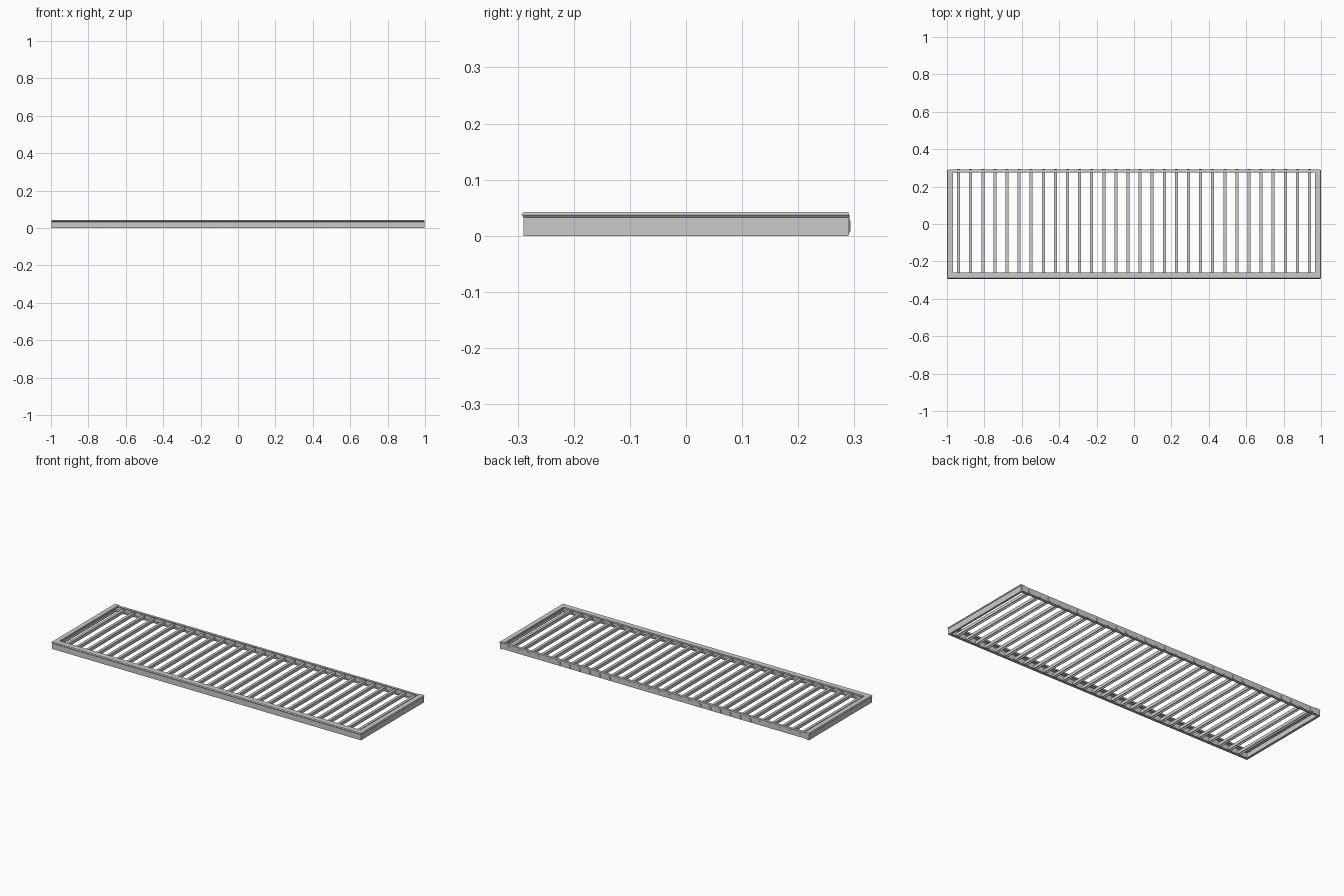
import bpy, bmesh

if "Cube" in bpy.data.objects:
    bpy.data.objects.remove(bpy.data.objects["Cube"])

def box(name, x0, x1, y0, y1, z0, z1):
    bpy.ops.mesh.primitive_cube_add(size=1, location=((x0+x1)/2, (y0+y1)/2, (z0+z1)/2))
    o = bpy.context.object
    o.name = name
    o.scale = (x1-x0, y1-y0, z1-z0)
    bpy.ops.object.transform_apply(location=True, scale=True)
    return o

def extrude(name, profile, a, b, place):
    """Closed profile of (u, z) swept from a to b; place maps (u, z, t) to xyz."""
    bm = bmesh.new()
    ends = [[bm.verts.new(place(u, z, t)) for u, z in profile] for t in (a, b)]
    n = len(profile)
    for e in ends:
        bm.faces.new(e)
    for i in range(n):
        j = (i+1) % n
        bm.faces.new((ends[0][i], ends[0][j], ends[1][j], ends[1][i]))
    bmesh.ops.recalc_face_normals(bm, faces=bm.faces)
    me = bpy.data.meshes.new(name)
    bm.to_mesh(me)
    bm.free()
    o = bpy.data.objects.new(name, me)
    bpy.context.collection.objects.link(o)
    return o

T = 0.004
# folded sheet channel: outer wall, rolled top edge, top flange, bottom lip
channel = [(0, 0), (0, .033), (-.004, .037), (0, .042), (.032, .042), (.032, .033),
           (.028, .033), (.028, .038), (T, .038), (T, T), (.014, T), (.014, 0)]
extrude("front_rail", channel, -.996, .996, lambda u, z, t: (t, -.29+u, z))
for s, side in ((-1, "left"), (1, "right")):
    extrude(side+"_rail", channel, -.29, .29, lambda u, z, t: (s*(.996-u*.85), t, z))

# back rail, lower than the side rails
back = [(.291, .004), (.291, .038), (.276, .038), (.276, .034), (.287, .034), (.287, .008),
        (.276, .008), (.276, .004)]
extrude("back_rail", back, -.992, .992, lambda u, z, t: (t, u, z))

# slats: small channels open underneath, with tabs through the back rail
slat = [(-.008, .008), (-.008, .026), (.008, .026), (.008, .008),
        (.005, .008), (.005, .023), (-.005, .023), (-.005, .008)]
for i in range(30):
    x = -.938 + i*.0647
    extrude(f"slat_{i+1}", slat, -.286, .287, lambda u, z, t: (x+u, t, z))
    box(f"slat_tab_{i+1}", x-.008, x+.008, .286, .293, .008, .027)
